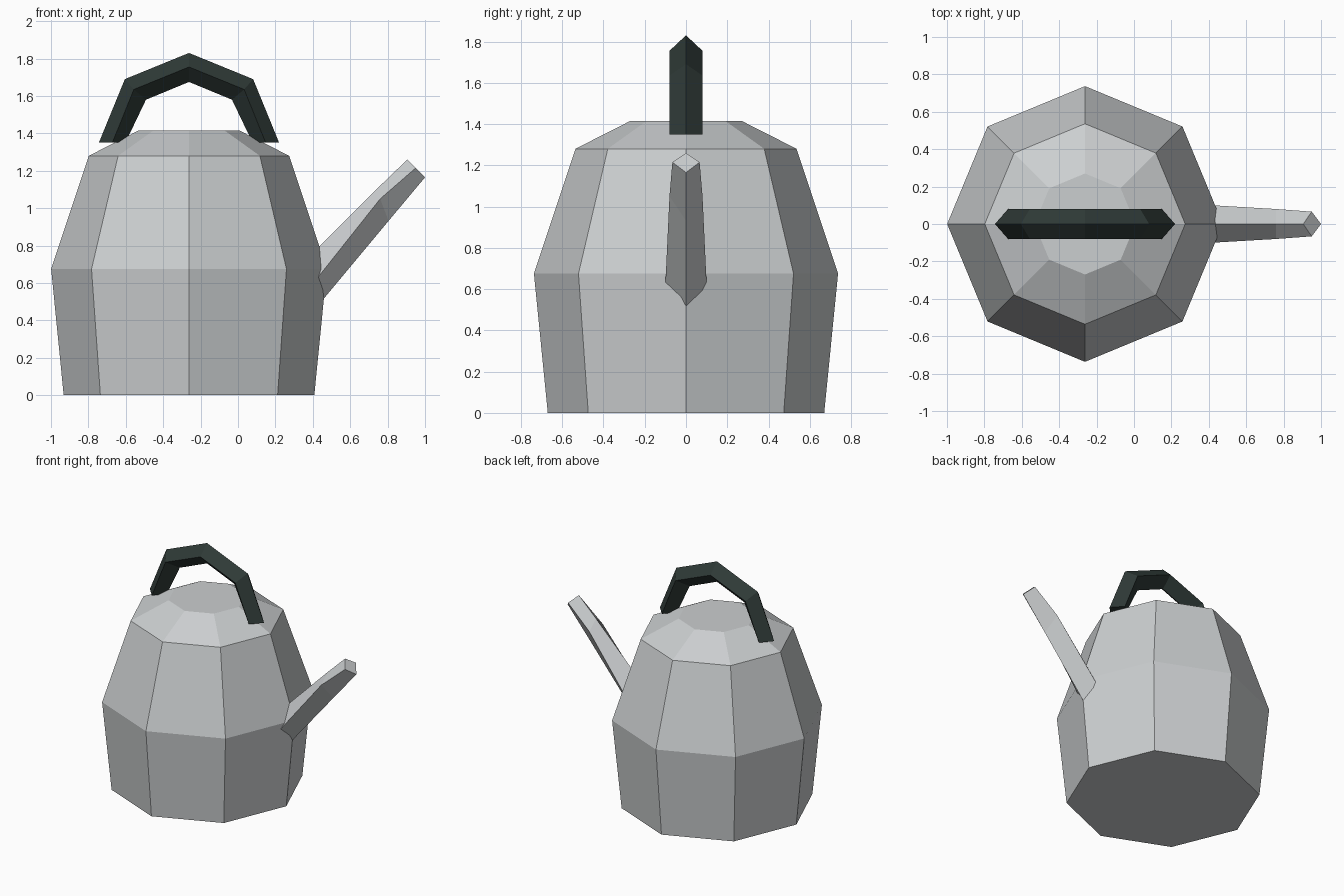
import bpy, bmesh, math

if "Cube" in bpy.data.objects:
    bpy.data.objects.remove(bpy.data.objects["Cube"], do_unlink=True)

CX = -0.262  # body axis


def material(name, rgb):
    m = bpy.data.materials.new(name)
    m.use_nodes = True
    m.diffuse_color = (*rgb, 1)
    m.node_tree.nodes["Principled BSDF"].inputs["Base Color"].default_value = (*rgb, 1)
    return m


def loft(name, rings, mat):
    """Skin a list of equal-length point rings and cap both ends."""
    bm = bmesh.new()
    loops = [[bm.verts.new(p) for p in ring] for ring in rings]
    n = len(loops[0])
    for a, b in zip(loops, loops[1:]):
        for i in range(n):
            j = (i + 1) % n
            bm.faces.new((a[i], a[j], b[j], b[i]))
    bm.faces.new(loops[0])
    bm.faces.new(loops[-1])
    bmesh.ops.recalc_face_normals(bm, faces=bm.faces)
    me = bpy.data.meshes.new(name)
    bm.to_mesh(me)
    bm.free()
    me.materials.append(mat)
    ob = bpy.data.objects.new(name, me)
    bpy.context.collection.objects.link(ob)
    return ob


def diamond(outer, mid, inner, w):
    """Four-sided section: ridge, side corner, keel, side corner."""
    return [(outer[0], 0, outer[1]), (mid[0], w, mid[1]),
            (inner[0], 0, inner[1]), (mid[0], -w, mid[1])]


metal = material("light grey metal", (0.60, 0.62, 0.63))
grip = material("dark green grip", (0.028, 0.042, 0.038))

# Octagonal body with sloping shoulder and flat lid
profile = [(0.67, 0), (0.737, 0.675), (0.536, 1.28), (0.27, 1.415)]
body = loft("body", [[(CX + r * math.cos(k * math.pi / 4), r * math.sin(k * math.pi / 4), z)
                      for k in range(8)] for r, z in profile], metal)

# Tapered spout, its root buried in the body
spout = loft("spout", [
    diamond((0.30, 0.66), (0.30, 0.47), (0.32, 0.35), 0.107),
    diamond((0.76, 1.12), (0.76, 1.05), (0.805, 0.932), 0.08),
    diamond((0.905, 1.26), (0.95, 1.215), (1.0, 1.165), 0.066),
], metal)

# Arched handle: one half as offsets from the axis, then mirrored
half = [((0.482, 1.35), (0.41, 1.35), (0.34, 1.35)),
        ((0.343, 1.69), (0.295, 1.635), (0.23, 1.58))]
crown = ((0, 1.83), (0, 1.755), (0, 1.675))


def handle_ring(points, side):
    return diamond(*[(CX + side * x, z) for x, z in points], 0.08)


handle = loft("handle", [handle_ring(p, -1) for p in half] + [handle_ring(crown, 1)]
              + [handle_ring(p, 1) for p in reversed(half)], grip)
